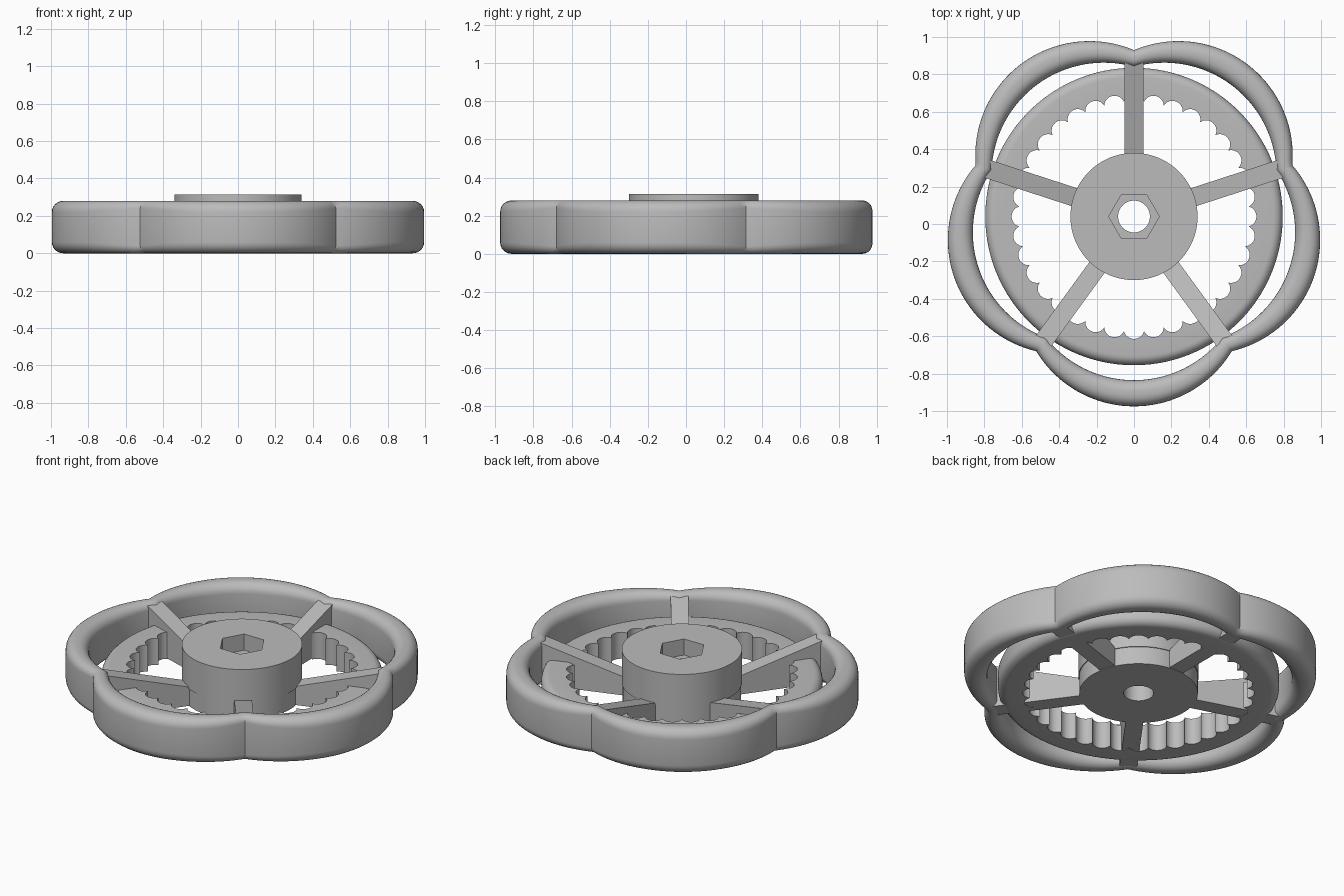
import bpy, bmesh, math
from math import sin, cos, pi, sqrt, radians

cube = bpy.data.objects.get("Cube")
if cube:
    bpy.data.objects.remove(cube)

CY = 0.04          # y of the wheel axis
LOBES = 5

grey = bpy.data.materials.new("plain_grey")
grey.use_nodes = True
colour = (0.5, 0.5, 0.5, 1)
grey.diffuse_color = colour
grey.node_tree.nodes["Principled BSDF"].inputs["Base Color"].default_value = colour


def finish(name, bm):
    bmesh.ops.recalc_face_normals(bm, faces=bm.faces)
    mesh = bpy.data.meshes.new(name)
    bm.to_mesh(mesh)
    bm.free()
    mesh.materials.append(grey)
    obj = bpy.data.objects.new(name, mesh)
    bpy.context.collection.objects.link(obj)
    obj.location.y = CY
    bpy.ops.object.select_all(action='DESELECT')
    obj.select_set(True)
    bpy.context.view_layer.objects.active = obj
    bpy.ops.object.shade_smooth_by_angle(angle=radians(32))
    return obj


def sweep(name, angles, profile):
    """Closed ring whose (radius, z) section depends on the angle."""
    bm = bmesh.new()
    loops = [[bm.verts.new((r * cos(a), r * sin(a), z)) for r, z in profile(a)] for a in angles]
    for i, here in enumerate(loops):
        there = loops[(i + 1) % len(loops)]
        for j in range(len(here)):
            k = (j + 1) % len(here)
            bm.faces.new((here[j], there[j], there[k], here[k]))
    return finish(name, bm)


def rounded(ri, ro, z1, fi, fo, steps=6):
    """Section between two radii with rounded corners."""
    pts = []
    corners = ((ro, z1, fo, 0, 1, 1), (ri, z1, fi, 90, -1, 1),
               (ri, 0, fi, 180, -1, -1), (ro, 0, fo, 270, 1, -1))
    for r, z, f, start, sr, sz in corners:
        n = steps if f else 0
        for s in range(n + 1):
            t = radians(start + (90 * s / n if n else 0))
            pts.append((r - sr * f + f * cos(t), z - sz * f + f * sin(t)) if f else (r, z))
    return pts


def arc_radius(d, radius, t):
    """Polar radius of a circle whose centre is d from the axis."""
    return d * cos(t) + sqrt(radius ** 2 - (d * sin(t)) ** 2)


# Five-lobed grip rim
def rim_profile(a):
    pitch = 2 * pi / LOBES
    t = (a + pi / 2 + pitch / 2) % pitch - pitch / 2
    outer = arc_radius(0.404, 0.611, t)
    inner = arc_radius(0.275, 0.6, t)
    f = min(0.06, 0.45 * (outer - inner))
    return rounded(inner, outer, 0.28, f, f)


count = LOBES * 40
sweep("grip_rim", [-pi / 2 + 2 * pi * i / count for i in range(count)], rim_profile)

# Inner ring with scalloped teeth
TEETH = 36
TOOTH = 2 * pi / TEETH
SEG = 10


def ring_profile(a):
    t = (a + pi / 2 + TOOTH / 2) % TOOTH - TOOTH / 2
    return rounded(arc_radius(0.6, 0.055, t), 0.795, 0.165, 0, 0.05)


ring_angles = [-pi / 2 + TOOTH * (k + 0.5 * sin(pi * (s / SEG - 0.5)))
               for k in range(TEETH) for s in range(SEG)]
sweep("toothed_ring", ring_angles, ring_profile)


# Hub with through hole and hexagonal recess
def hub_profile(a):
    hexagon = 0.117 / cos(a % (pi / 3) - pi / 6)
    return [(0.085, 0), (0.335, 0), (0.335, 0.11), (0.34, 0.11), (0.34, 0.315),
            (hexagon, 0.315), (hexagon, 0.215), (0.085, 0.215)]


sweep("hub", [2 * pi * i / 96 for i in range(96)], hub_profile)

# Sloping spokes running from the hub up to the rim joints
for i in range(LOBES):
    bm = bmesh.new()
    side = [(0.3, 0.003), (0.85, 0.003), (0.85, 0.272), (0.3, 0.11)]
    face = bm.faces.new([bm.verts.new((r, -0.05, z)) for r, z in side])
    moved = bmesh.ops.extrude_face_region(bm, geom=[face])["geom"]
    bmesh.ops.translate(bm, vec=(0, 0.1, 0),
                        verts=[v for v in moved if isinstance(v, bmesh.types.BMVert)])
    spoke = finish(f"spoke_{i + 1}", bm)
    spoke.rotation_euler.z = pi / 2 + i * 2 * pi / LOBES
